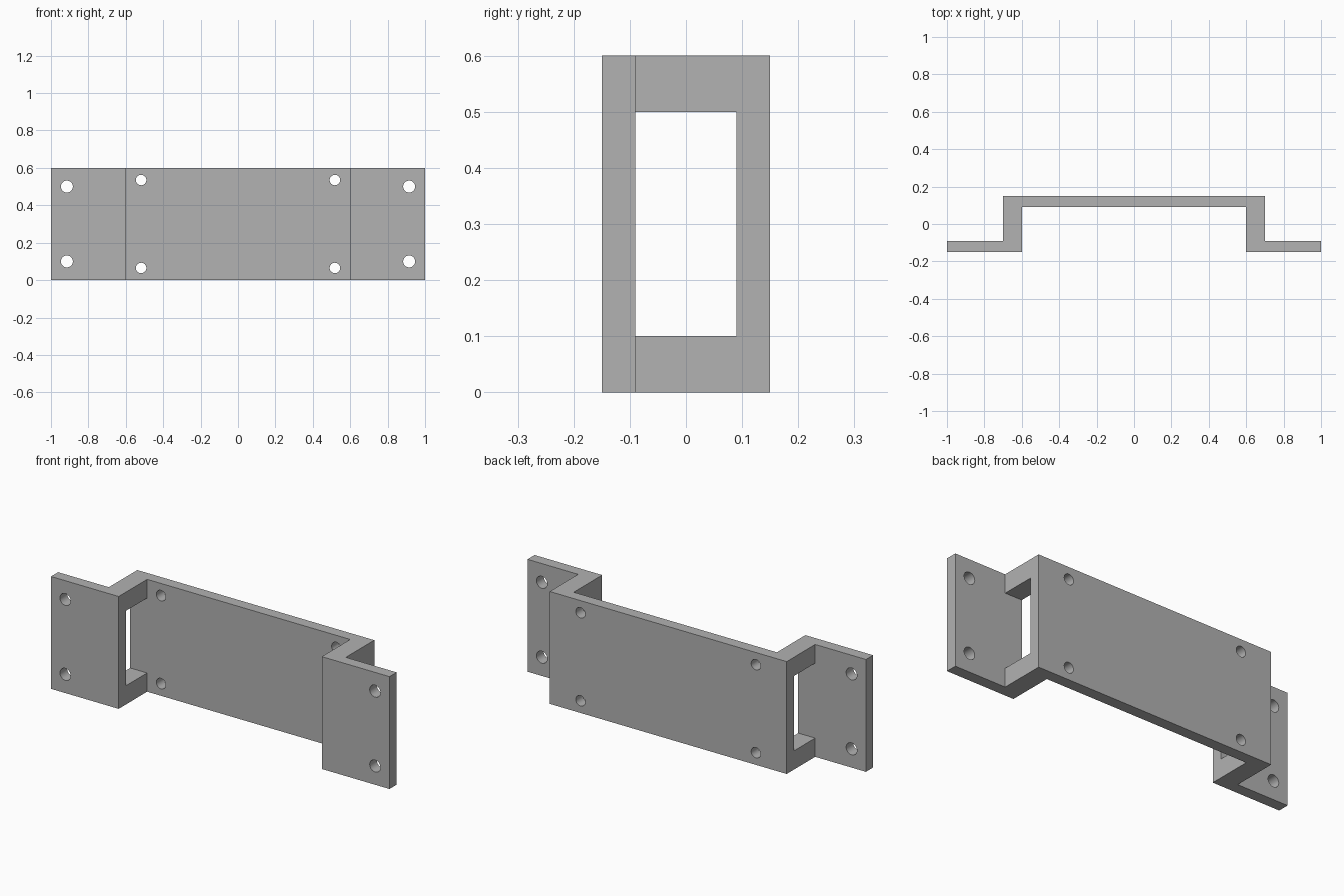
import bpy
import bmesh
from math import radians
from mathutils import Matrix

cube = bpy.data.objects.get("Cube")
if cube:
    bpy.data.objects.remove(cube, do_unlink=True)

HEIGHT = 0.6
FRONT, FLANGE_BACK, PLATE_FRONT, BACK = -0.15, -0.09, 0.09, 0.15
INNER, OUTER, END = 0.6, 0.7, 1.0

grey = bpy.data.materials.new("plain grey")
grey.use_nodes = True
colour = (0.445, 0.445, 0.445, 1)
grey.diffuse_color = colour
grey.node_tree.nodes["Principled BSDF"].inputs["Base Color"].default_value = colour


def add_prism(bm, outline, low, high):
    """Extrude an outline in the ground plane between two heights."""
    face = bm.faces.new([bm.verts.new((x, y, low)) for x, y in outline])
    new = bmesh.ops.extrude_face_region(bm, geom=[face])["geom"]
    for v in new:
        if isinstance(v, bmesh.types.BMVert):
            v.co.z = high


def add_drill(bm, x, y, z, radius):
    """Cylinder along the depth axis, for one screw hole."""
    place = Matrix.Translation((x, y, z)) @ Matrix.Rotation(radians(90), 4, 'X')
    bmesh.ops.create_cone(bm, cap_ends=True, segments=32, radius1=radius,
                          radius2=radius, depth=0.12, matrix=place)


def finish(bm, name):
    bmesh.ops.recalc_face_normals(bm, faces=bm.faces[:])
    mesh = bpy.data.meshes.new(name)
    bm.to_mesh(mesh)
    bm.free()
    mesh.materials.append(grey)
    obj = bpy.data.objects.new(name, mesh)
    bpy.context.collection.objects.link(obj)
    return obj


# Hat-shaped bracket: half the outline, then its mirror image
half = [(INNER, PLATE_FRONT), (INNER, FRONT), (END, FRONT),
        (END, FLANGE_BACK), (OUTER, FLANGE_BACK), (OUTER, BACK)]
bm = bmesh.new()
add_prism(bm, half + [(-x, y) for x, y in reversed(half)], 0, HEIGHT)
bracket = finish(bm, "mounting_bracket")

# Side windows, flange screw holes and plate screw holes
bm = bmesh.new()
for side in (-1, 1):
    add_prism(bm, [(side * x, y) for x, y in (
        (INNER - 0.05, FLANGE_BACK), (OUTER + 0.05, FLANGE_BACK),
        (OUTER + 0.05, PLATE_FRONT), (INNER - 0.05, PLATE_FRONT))], 0.1, 0.5)
    for z in (0.1, 0.5):
        add_drill(bm, side * 0.915, (FRONT + FLANGE_BACK) / 2, z, 0.032)
    for z in (0.065, 0.535):
        add_drill(bm, side * 0.518, (PLATE_FRONT + BACK) / 2, z, 0.028)
cutter = finish(bm, "opening_cutter")
cutter.hide_render = True

cut = bracket.modifiers.new("openings", 'BOOLEAN')
cut.operation = 'DIFFERENCE'
cut.solver = 'EXACT'
cut.object = cutter

bpy.ops.object.select_all(action='DESELECT')
bracket.select_set(True)
bpy.context.view_layer.objects.active = bracket
bpy.ops.object.modifier_apply(modifier=cut.name)
bpy.data.objects.remove(cutter, do_unlink=True)
bpy.ops.object.shade_smooth_by_angle(angle=radians(30))
